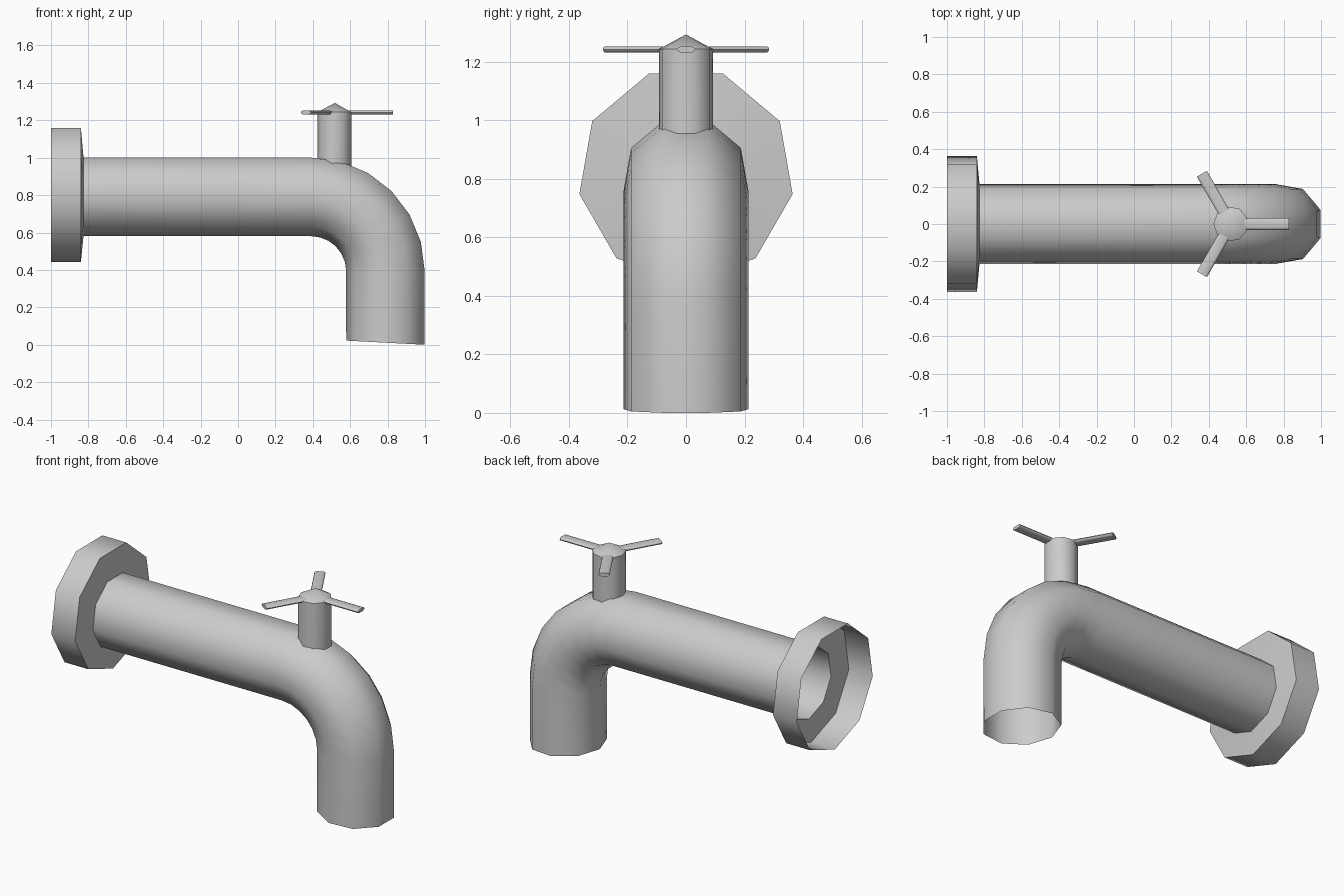
import bpy, bmesh
from math import sin, cos, sqrt, radians, pi
from mathutils import Matrix, Vector

if "Cube" in bpy.data.objects:
    bpy.data.objects.remove(bpy.data.objects["Cube"])

SIDES = 9


def loft(name, rings, cap_start=False, cap_end=False, tip=None):
    """Skin a list of vertex rings, with optional caps or a pointed tip."""
    bm = bmesh.new()
    loops = [[bm.verts.new(p) for p in ring] for ring in rings]
    n = len(loops[0])
    for a, b in zip(loops, loops[1:]):
        for i in range(n):
            j = (i + 1) % n
            bm.faces.new((a[i], a[j], b[j], b[i]))
    if cap_start:
        bm.faces.new(loops[0][::-1])
    if cap_end:
        bm.faces.new(loops[-1])
    if tip:
        t = bm.verts.new(tip)
        for i in range(n):
            bm.faces.new((loops[-1][i], loops[-1][(i + 1) % n], t))
    bmesh.ops.recalc_face_normals(bm, faces=bm.faces)
    me = bpy.data.meshes.new(name)
    bm.to_mesh(me)
    bm.free()
    ob = bpy.data.objects.new(name, me)
    bpy.context.collection.objects.link(ob)
    bpy.ops.object.select_all(action='DESELECT')
    ob.select_set(True)
    bpy.context.view_layer.objects.active = ob
    bpy.ops.object.shade_smooth_by_angle(angle=radians(50))
    return ob


def pipe_ring(x, z, r, deg=90):
    """Nine-sided section in the xz plane path; deg is the outward direction."""
    a = radians(deg)
    pts = []
    for k in range(SIDES):
        f = 2 * pi * (k + 0.5) / SIDES
        n = r * cos(f)
        pts.append((x + n * cos(a), r * sin(f), z + n * sin(a)))
    return pts


# Spout: hollow wall flange, straight pipe, bend and outlet
R, BX, BZ, BR = 0.2165, 0.39, 0.392, 0.405
loft("wall_flange", [pipe_ring(-1, 0.812, 0.37), pipe_ring(-0.84, 0.812, 0.37),
                     pipe_ring(-0.826, BZ + BR, R)])
rings = [pipe_ring(-0.826, BZ + BR, R)]
for i in range(7):
    d = 90 - 15 * i
    rings.append(pipe_ring(BX + BR * cos(radians(d)), BZ + BR * sin(radians(d)), R, d))
rings.append(pipe_ring(BX + BR, 0.0107, R, -3))
loft("spout_pipe", rings)

# Valve stem: lower edge follows the bend, pointed cap on top
SX, SR = 0.518, 0.094
low, top = [], []
for k in range(SIDES):
    f = 2 * pi * (k + 0.5) / SIDES
    x, y = SX + SR * cos(f), SR * sin(f)
    low.append((x, y, BZ + sqrt(0.6 ** 2 - (x - BX) ** 2) - 0.025))
    top.append((x, y, 1.243))
stem = loft("valve_stem", [low, top])
loft("valve_cap", [top], tip=(SX, 0, 1.293))

# Three handle blades with a flattened, rounded section
section = [(-0.031, 0), (-0.027, 0.007), (-0.019, 0.01), (0.019, 0.01),
           (0.027, 0.007), (0.031, 0), (0.027, -0.007), (0.019, -0.01),
           (-0.019, -0.01), (-0.027, -0.007)]
for i in range(3):
    rot = Matrix.Rotation(i * 2 * pi / 3, 4, 'Z')
    base = Vector((SX, 0, 1.242))
    loft(f"handle_blade_{i + 1}",
         [[base + rot @ Vector((x, y, z)) for y, z in section] for x in (0.06, 0.31)],
         cap_start=True, cap_end=True)
